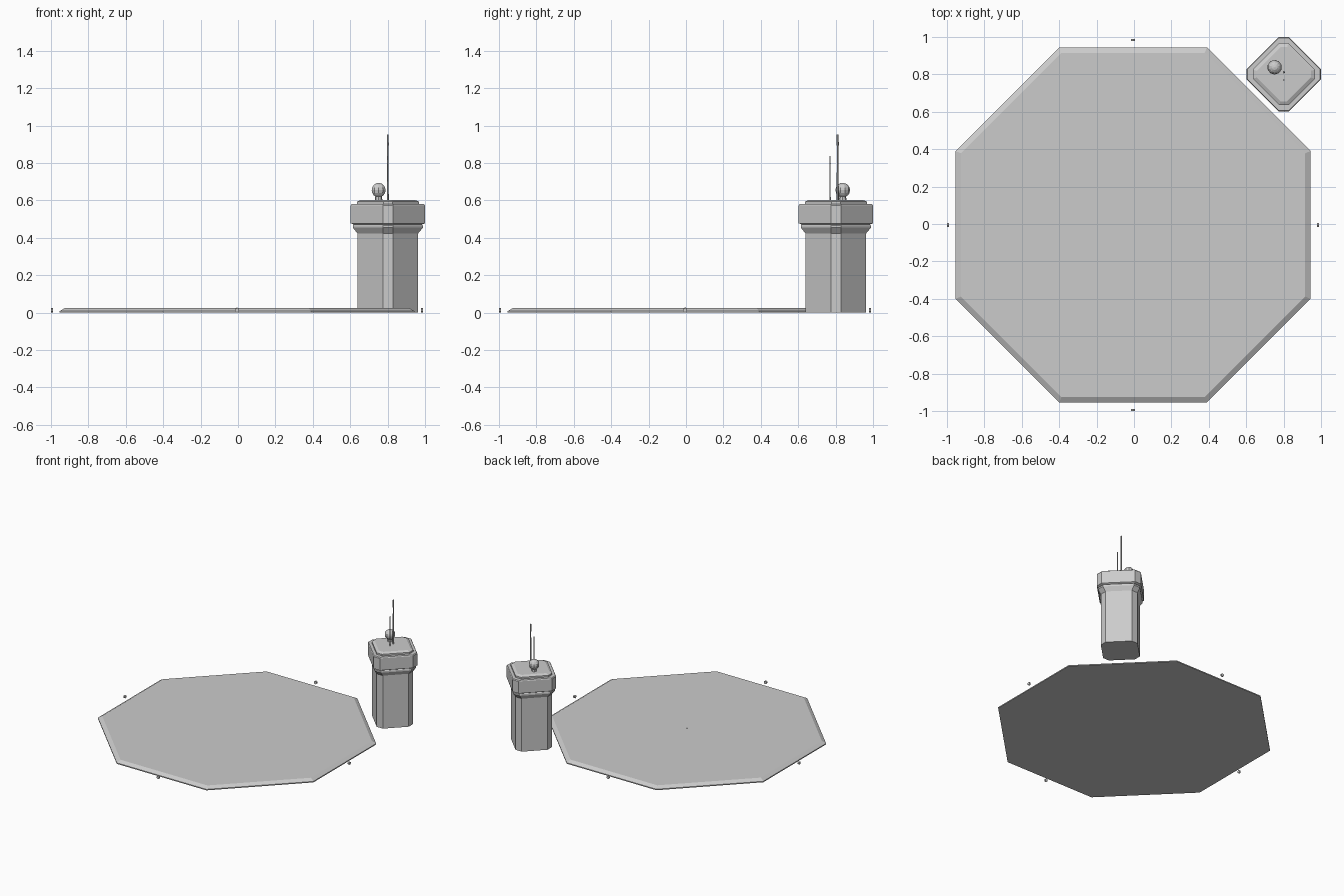
import bpy, bmesh, math
from mathutils import Matrix, Vector

if "Cube" in bpy.data.objects:
    bpy.data.objects.remove(bpy.data.objects["Cube"])

PAD = (-0.005, -0.005)
TOWER = (0.801, 0.801)


def finish(bm, name):
    bmesh.ops.recalc_face_normals(bm, faces=bm.faces[:])
    mesh = bpy.data.meshes.new(name)
    bm.to_mesh(mesh)
    bm.free()
    ob = bpy.data.objects.new(name, mesh)
    bpy.context.collection.objects.link(ob)
    return ob


def octagon_loft(name, centre, rings):
    """Stack of eight-sided rings: (half extent, half flat, z)."""
    bm = bmesh.new()
    prev = None
    for r, c, z in rings:
        pts = [(r, -c), (r, c), (c, r), (-c, r), (-r, c), (-r, -c), (-c, -r), (c, -r)]
        ring = [bm.verts.new((centre[0] + x, centre[1] + y, z)) for x, y in pts]
        if prev is None:
            bm.faces.new(ring[::-1])
        else:
            for i in range(8):
                j = (i + 1) % 8
                bm.faces.new((prev[i], prev[j], ring[j], ring[i]))
        prev = ring
    bm.faces.new(prev)
    return finish(bm, name)


def rod(name, a, b, r1, r2, sides=6):
    """Tapered cylinder between two points."""
    a, b = Vector(a), Vector(b)
    d = b - a
    m = Matrix.Translation((a + b) / 2) @ d.to_track_quat('Z', 'Y').to_matrix().to_4x4()
    bm = bmesh.new()
    bmesh.ops.create_cone(bm, cap_ends=True, segments=sides, radius1=r1, radius2=r2,
                          depth=d.length, matrix=m)
    return finish(bm, name)


# Landing pad with sloped rim
octagon_loft("landing_pad", PAD, [(0.949, 0.395, 0), (0.949, 0.395, 0.008),
                                  (0.92, 0.383, 0.025)])
rod("pad_centre_stud", (*PAD, 0.022), (*PAD, 0.028), 0.004, 0.004)

# Edge lamps on the four sides
for i in range(4):
    a = i * math.pi / 2
    dx, dy = math.cos(a), math.sin(a)
    p = [(PAD[0] + dx * r, PAD[1] + dy * r, 0.0135) for r in (0.983, 0.995)]
    rod(f"edge_lamp_{i + 1}", p[0], p[1], 0.0125, 0.0125)

# Tower shaft with flared collar
octagon_loft("tower_shaft", TOWER, [(0.161, 0.027, 0), (0.161, 0.027, 0.422),
                                    (0.187, 0.027, 0.454), (0.187, 0.027, 0.466),
                                    (0.176, 0.027, 0.478)])
# Tower cabin and raised roof
octagon_loft("tower_cabin", TOWER, [(0.185, 0.027, 0.472), (0.199, 0.027, 0.478),
                                    (0.199, 0.027, 0.573), (0.194, 0.026, 0.58)])
octagon_loft("tower_roof", TOWER, [(0.166, 0.024, 0.578), (0.166, 0.024, 0.593),
                                   (0.145, 0.018, 0.603)])

# Radar ball on a short post
rod("radar_post", (0.752, 0.838, 0.6), (0.752, 0.838, 0.63), 0.02, 0.017, 8)
bm = bmesh.new()
bmesh.ops.create_uvsphere(bm, u_segments=10, v_segments=8, radius=0.039,
                          matrix=Matrix.Translation((0.752, 0.838, 0.655)))
finish(bm, "radar_ball")

# Antennas
rod("tall_antenna", (0.801, 0.811, 0.6), (0.801, 0.811, 0.9), 0.006, 0.004)
rod("tall_antenna_tip", (0.801, 0.811, 0.895), (0.801, 0.811, 0.952), 0.006, 0.005)
rod("short_antenna", (0.801, 0.77, 0.6), (0.801, 0.77, 0.8), 0.004, 0.003)
rod("short_antenna_tip", (0.801, 0.77, 0.797), (0.801, 0.77, 0.837), 0.004, 0.003)
